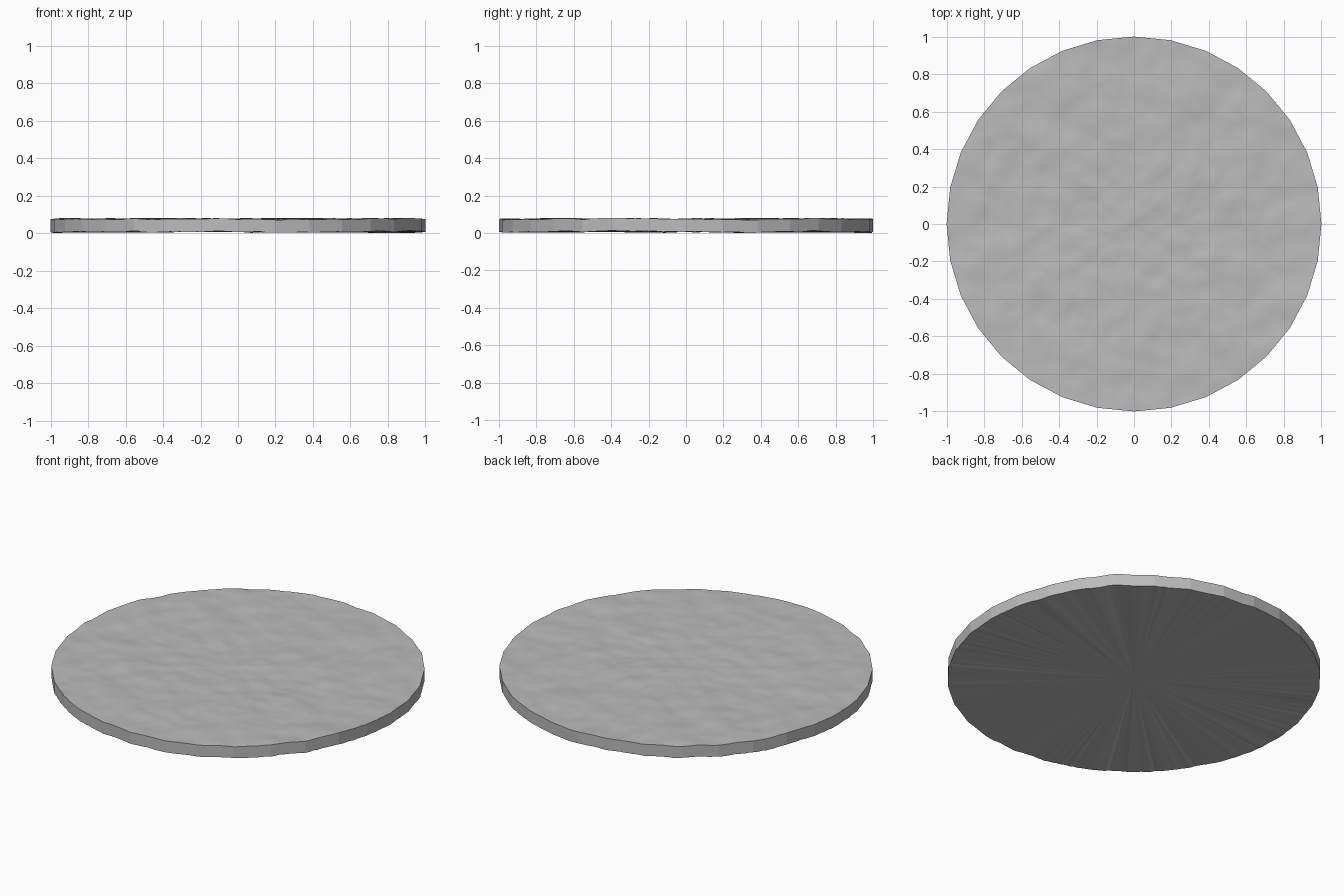
import bpy, bmesh, math
from mathutils import Vector, noise

cube = bpy.data.objects.get("Cube")
if cube:
    bpy.data.objects.remove(cube, do_unlink=True)

SIDES, SPLIT, RINGS = 32, 8, 48
COUNT = SIDES * SPLIT


def stone_material():
    mat = bpy.data.materials.new("grey stone")
    mat.use_nodes = True
    colour = (0.5, 0.5, 0.5, 1)
    mat.diffuse_color = colour
    mat.node_tree.nodes["Principled BSDF"].inputs["Base Color"].default_value = colour
    return mat


def rim_point(i):
    # Point on a many-sided outline, each side split into short edges
    side, part = divmod(i, SPLIT)
    a, b = (2 * math.pi * (side + k) / SIDES for k in (0, 1))
    p = Vector((math.cos(a), math.sin(a), 0))
    return p.lerp(Vector((math.cos(b), math.sin(b), 0)), part / SPLIT)


def bumps(p, seed):
    # Broad swells with finer ripples
    s = Vector((0, 0, seed))
    return 0.006 * noise.noise(p * 4 + s) + 0.006 * noise.noise(p * 9 + s) + 0.002 * noise.noise(p * 20 + s)


bm = bmesh.new()
outline = [rim_point(i) for i in range(COUNT)]

# Bumpy top, in rings from the centre to the rim
centre = bm.verts.new((0, 0, 0.084))
rings = []
for r in range(1, RINGS + 1):
    row = []
    for p in outline:
        q = p * (r / RINGS)
        row.append(bm.verts.new((q.x, q.y, 0.084 + bumps(q, 3.3))))
    rings.append(row)
for i in range(COUNT):
    j = (i + 1) % COUNT
    bm.faces.new((centre, rings[0][i], rings[0][j])).smooth = True
    for inner, outer in zip(rings, rings[1:]):
        bm.faces.new((inner[i], outer[i], outer[j], inner[j])).smooth = True

# Upright side and a folded underside fanning out from the centre
lower = [bm.verts.new((p.x, p.y, 0.016 + bumps(p, 3.3) + 0.003 * noise.noise(p * 40)))
         for p in outline]
hub = bm.verts.new((0, 0, 0.016))
for i in range(COUNT):
    j = (i + 1) % COUNT
    bm.faces.new((rings[-1][i], lower[i], lower[j], rings[-1][j]))
    bm.faces.new((hub, lower[j], lower[i]))

# Rest the lowest point on the ground
drop = min(v.co.z for v in bm.verts)
bmesh.ops.translate(bm, verts=bm.verts, vec=(0, 0, -drop))

mesh = bpy.data.meshes.new("stone_disc")
bm.to_mesh(mesh)
bm.free()
for edge in mesh.edges:
    a, b = (mesh.vertices[k].co for k in edge.vertices)
    edge.use_edge_sharp = min(a.xy.length, b.xy.length) > 0.99
disc = bpy.data.objects.new("stone_disc", mesh)
mesh.materials.append(stone_material())
bpy.context.collection.objects.link(disc)
